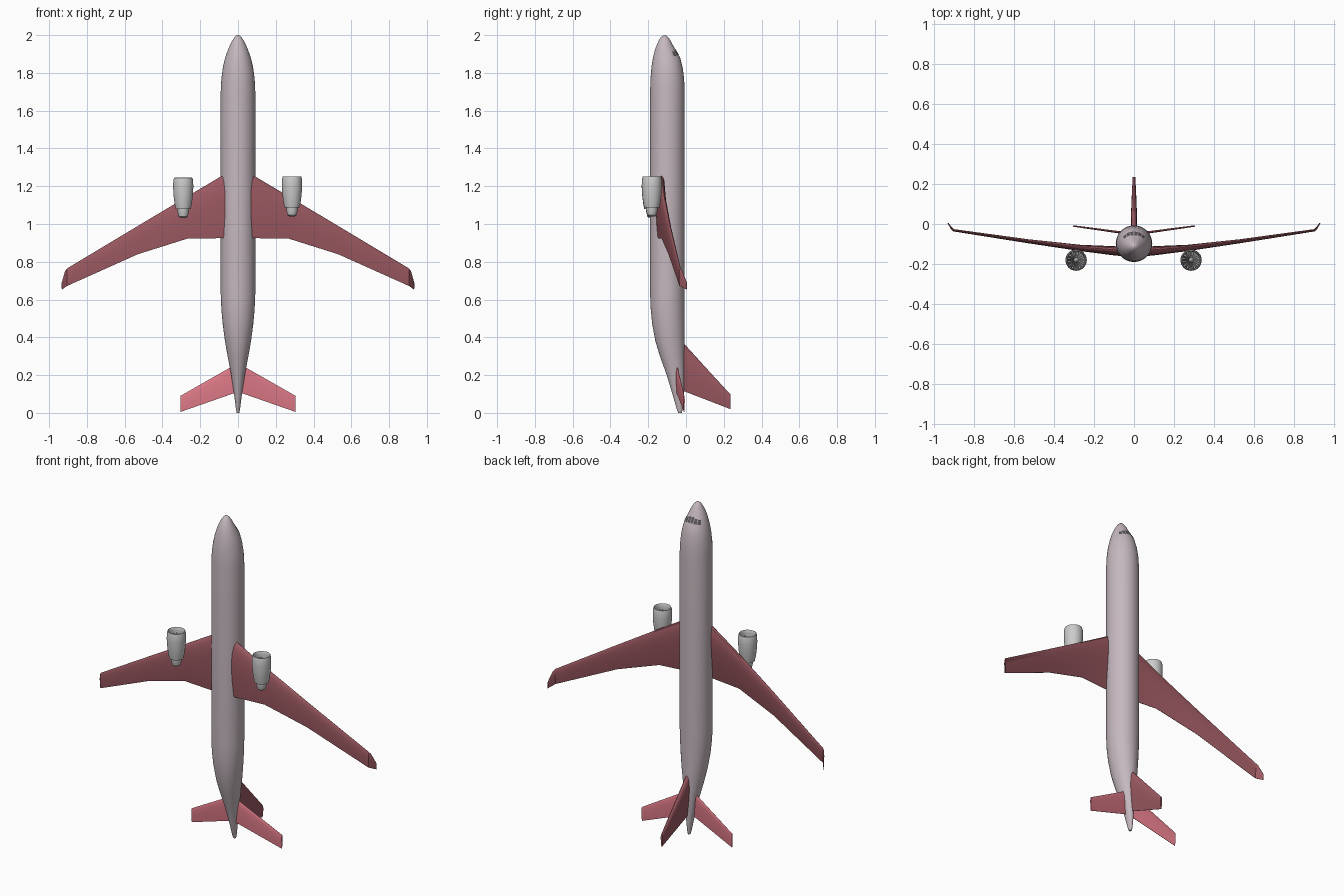
import bpy, bmesh
from math import sin, cos, pi, radians, sqrt
from mathutils import Vector

if "Cube" in bpy.data.objects:
    bpy.data.objects.remove(bpy.data.objects["Cube"])


def material(name, rgb):
    m = bpy.data.materials.new(name)
    m.diffuse_color = (*rgb, 1)
    m.use_nodes = True
    m.node_tree.nodes["Principled BSDF"].inputs["Base Color"].default_value = m.diffuse_color
    return m


MAUVE = material("mauve_paint", (0.56, 0.48, 0.52))
DARK_RED = material("dark_red_paint", (0.33, 0.10, 0.12))
RED = material("bright_red_paint", (0.75, 0.20, 0.25))
GLASS = material("dark_glass", (0.10, 0.09, 0.10))
STEEL = material("dark_steel", (0.25, 0.25, 0.25))


def finish(name, bm, mat=None, mirror=False, angle=35):
    bmesh.ops.remove_doubles(bm, verts=bm.verts, dist=1e-5)
    bmesh.ops.recalc_face_normals(bm, faces=bm.faces)
    me = bpy.data.meshes.new(name)
    bm.to_mesh(me)
    bm.free()
    ob = bpy.data.objects.new(name, me)
    bpy.context.collection.objects.link(ob)
    if mat:
        me.materials.append(mat)
    bpy.ops.object.select_all(action='DESELECT')
    ob.select_set(True)
    bpy.context.view_layer.objects.active = ob
    bpy.ops.object.shade_smooth_by_angle(angle=radians(angle))
    if mirror:
        ob.modifiers.new("mirror", 'MIRROR')
    return ob


def loft(bm, loops, caps=True):
    rings = [[bm.verts.new(p) for p in lp] for lp in loops]
    n = len(rings[0])
    for a, b in zip(rings, rings[1:]):
        for i in range(n):
            j = (i + 1) % n
            bm.faces.new((a[i], a[j], b[j], b[i]))
    if caps:
        bm.faces.new(rings[0])
        bm.faces.new(rings[-1])


# Fuselage: (z, belly y, back y, half width)
BODY = [(0.0, -0.041, -0.022, 0.007), (0.02, -0.049, -0.018, 0.011),
        (0.10, -0.072, -0.012, 0.021), (0.20, -0.102, -0.009, 0.036),
        (0.30, -0.138, -0.008, 0.055), (0.38, -0.162, -0.007, 0.069),
        (0.47, -0.179, -0.007, 0.081), (0.55, -0.187, -0.007, 0.088),
        (0.63, -0.190, -0.007, 0.0915), (1.20, -0.190, -0.007, 0.0915),
        (1.70, -0.190, -0.007, 0.0915), (1.77, -0.188, -0.010, 0.088),
        (1.83, -0.183, -0.018, 0.080), (1.88, -0.175, -0.031, 0.068),
        (1.92, -0.165, -0.054, 0.054), (1.95, -0.154, -0.071, 0.041),
        (1.975, -0.142, -0.084, 0.028), (1.99, -0.131, -0.096, 0.017),
        (1.997, -0.122, -0.104, 0.009), (2.0, -0.115, -0.110, 0.0025)]


def body_point(z, t, grow=1.0):
    for a, b in zip(BODY, BODY[1:]):
        if a[0] <= z <= b[0]:
            f = (z - a[0]) / (b[0] - a[0])
            lo, hi, w = (a[k] + (b[k] - a[k]) * f for k in (1, 2, 3))
            return Vector((grow * w * cos(t), (lo + hi) / 2 + grow * (hi - lo) / 2 * sin(t), z))


bm = bmesh.new()
loft(bm, [[body_point(s[0], 2 * pi * i / 48) for i in range(48)] for s in BODY])
finish("fuselage", bm, MAUVE)

# Cockpit windows: panes laid over the nose
bm = bmesh.new()
for k in range(6):
    t0 = radians(33 + k * 19 + 1.5)
    side = abs(k - 2.5) / 2.5
    z0, z1 = 1.897 - 0.008 * side, 1.930 - 0.016 * side
    g = [[bm.verts.new(body_point(z0 + (z1 - z0) * r / 3, t0 + radians(16) * c / 3, 1.03))
          for c in range(4)] for r in range(4)]
    for r in range(3):
        for c in range(3):
            bm.faces.new((g[r][c], g[r][c + 1], g[r + 1][c + 1], g[r + 1][c]))
finish("cockpit_windows", bm, GLASS)


# Airfoil surfaces: section = (leading point, trailing point, thickness, thickness axis)
def airfoil(le, te, thick, axis):
    le, te, axis = Vector(le), Vector(te), Vector(axis).normalized()
    us = [(1 - cos(pi * i / 10)) / 2 for i in range(11)]

    def half(u):
        return thick * 5 * (0.2969 * sqrt(u) - 0.126 * u - 0.3516 * u**2 + 0.2843 * u**3 - 0.1015 * u**4) + 0.0006
    top = [le.lerp(te, u) + axis * half(u) for u in us]
    low = [le.lerp(te, u) - axis * half(u) for u in reversed(us)]
    return top + low


def surface(name, sections, mat, mirror=False):
    bm = bmesh.new()
    loft(bm, [airfoil(*s) for s in sections])
    return finish(name, bm, mat, mirror)


UP = (0, 1, 0)
surface("wings", [
    ((0.03, -0.132, 1.285), (0.03, -0.150, 0.925), 0.046, UP),
    ((0.09, -0.130, 1.252), (0.09, -0.147, 0.925), 0.044, UP),
    ((0.27, -0.116, 1.145), (0.27, -0.128, 0.922), 0.029, UP),
    ((0.53, -0.084, 0.990), (0.53, -0.092, 0.840), 0.018, UP),
    ((0.905, -0.030, 0.765), (0.905, -0.034, 0.672), 0.010, (-0.3, 1, 0)),
    ((0.914, -0.021, 0.752), (0.914, -0.023, 0.666), 0.008, (-1, 0.6, 0)),
    ((0.932, 0.005, 0.690), (0.932, 0.005, 0.653), 0.004, (-1, 0.5, 0))], DARK_RED, True)

surface("tailplanes", [
    ((0.01, -0.050, 0.258), (0.01, -0.050, 0.108), 0.012, UP),
    ((0.305, -0.010, 0.090), (0.305, -0.010, 0.005), 0.006, UP)], RED, True)

surface("tail_fin", [
    ((0, -0.045, 0.405), (0, -0.045, 0.128), 0.030, (1, 0, 0)),
    ((0, 0.100, 0.245), (0, 0.100, 0.072), 0.026, (1, 0, 0)),
    ((0, 0.235, 0.098), (0, 0.235, 0.020), 0.012, (1, 0, 0))], DARK_RED)


# Engines: turned profiles of (radius, height from intake lip)
def turned(name, profile, c, mat=None):
    bm = bmesh.new()
    loft(bm, [[(c[0] + r * cos(2 * pi * i / 32), c[1] + r * sin(2 * pi * i / 32), c[2] + h)
               for i in range(32)] for r, h in profile], caps=False)
    return finish(name, bm, mat)


for side, c in (("left", (-0.290, -0.181, 1.245)), ("right", (0.286, -0.181, 1.252))):
    turned(side + "_nacelle", [(0.028, -0.165), (0.040, -0.165), (0.046, -0.135), (0.051, -0.095),
                               (0.0535, -0.05), (0.0525, -0.015), (0.049, -0.001), (0.047, 0),
                               (0.0445, -0.004), (0.043, -0.02), (0.043, -0.055), (0.0001, -0.055)], c)
    turned(side + "_exhaust_core", [(0.031, -0.15), (0.030, -0.180), (0.026, -0.196), (0.024, -0.205),
                                    (0.017, -0.211), (0.0001, -0.213)], c)
    turned(side + "_spinner", [(0.013, -0.055), (0.012, -0.035), (0.007, -0.022), (0.0001, -0.016)], c)
    # Fan blades, pitched about their own radius
    bm = bmesh.new()
    for k in range(14):
        a = 2 * pi * k / 14
        vs = []
        for r, w, h in ((0.010, -0.003, -0.032), (0.0428, -0.006, -0.032),
                        (0.0428, 0.006, -0.046), (0.010, 0.003, -0.046)):
            vs.append(bm.verts.new((c[0] + r * cos(a) - w * sin(a), c[1] + r * sin(a) + w * cos(a), c[2] + h)))
        bm.faces.new(vs)
    finish(side + "_fan_blades", bm, STEEL)
